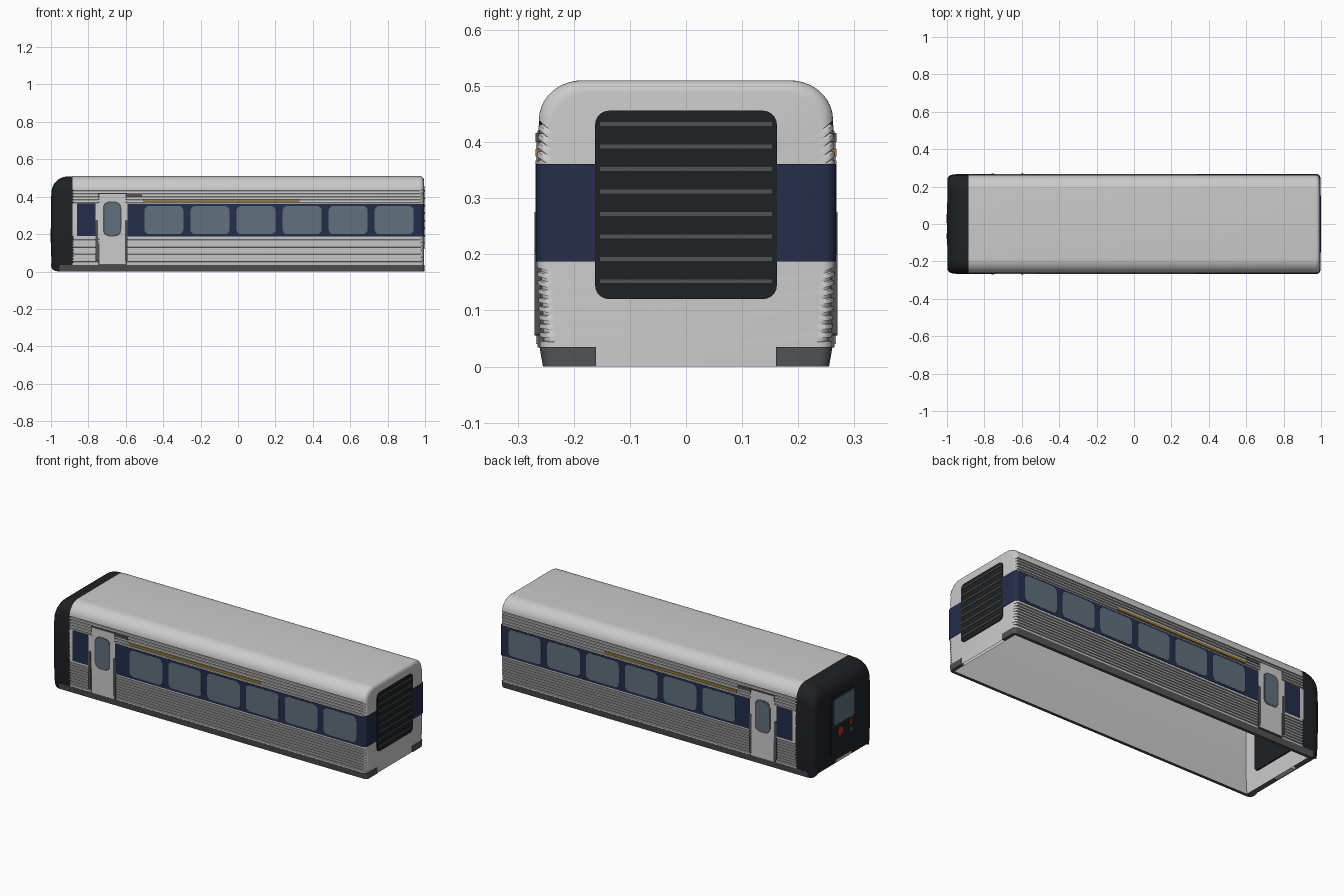
import bpy, bmesh, math

if "Cube" in bpy.data.objects:
    bpy.data.objects.remove(bpy.data.objects["Cube"])

def mat(name, r, g, b):
    m = bpy.data.materials.new(name)
    m.diffuse_color = (r, g, b, 1)
    m.use_nodes = True
    m.node_tree.nodes["Principled BSDF"].inputs["Base Color"].default_value = m.diffuse_color
    return m

NAVY = mat("navy", .018, .027, .07)
GLASS = mat("window_tint", .12, .16, .20)
BLACK = mat("black", .014, .015, .017)
DARK = mat("dark_grey", .08, .085, .09)
GOLD = mat("gold", .30, .21, .05)
RED = mat("red", .5, .02, .02)

def build(name, verts, faces, m=None, mirror=False, closed=True):
    me = bpy.data.meshes.new(name)
    me.from_pydata(verts, [], faces)
    if closed:
        bm = bmesh.new()
        bm.from_mesh(me)
        bmesh.ops.recalc_face_normals(bm, faces=bm.faces)
        bm.to_mesh(me)
        bm.free()
    me.shade_smooth()
    me.set_sharp_from_angle(angle=math.radians(35))
    ob = bpy.data.objects.new(name, me)
    bpy.context.collection.objects.link(ob)
    if m:
        me.materials.append(m)
    if mirror:
        mod = ob.modifiers.new("both_sides", 'MIRROR')
        mod.use_axis = (False, True, False)
    return ob

# Orientation of 2D outlines: on the side wall, on an end wall, in plan
SIDE = lambda u, v, w: (u, w, v)
END = lambda u, v, w: (w, u, v)
PLAN = lambda u, v, w: (u, v, w)

def prism(name, pts, axis, a, b, m=None, mirror=False):
    n = len(pts)
    verts = [axis(u, v, w) for w in (a, b) for u, v in pts]
    faces = [list(range(n)), list(range(n, 2 * n))]
    faces += [[i, (i + 1) % n, n + (i + 1) % n, n + i] for i in range(n)]
    return build(name, verts, faces, m, mirror)

def rrect(u0, u1, v0, v1, r=0.0):
    if r == 0:
        return [(u0, v0), (u1, v0), (u1, v1), (u0, v1)]
    pts = []
    for cu, cv, s in ((u1 - r, v1 - r, 0), (u0 + r, v1 - r, 90),
                      (u0 + r, v0 + r, 180), (u1 - r, v0 + r, 270)):
        for k in range(6):
            t = math.radians(s + 18 * k)
            pts.append((cu + r * math.cos(t), cv + r * math.sin(t)))
    return pts

# Cross-section of the carriage, optionally with corrugation grooves
KEYS = [(0, .254), (.035, .260), (.19, .266), (.36, .266), (.44, .262)]

def half_width(z):
    for (z0, w0), (z1, w1) in zip(KEYS, KEYS[1:]):
        if z <= z1:
            return w0 + (w1 - w0) * (z - z0) / (z1 - z0)
    return KEYS[-1][1]

def section(grooved):
    half = [(w, z) for z, w in KEYS]
    if grooved:
        centres = [.049 + .0155 * i for i in range(9)] + [.371 + .016 * i for i in range(5)]
        for c in centres:
            w = half_width(c)
            half += [(w, c - .0036), (w - .007, c - .003), (w - .007, c + .003), (w, c + .0036)]
        half.sort(key=lambda p: p[1])
    for k in range(1, 11):
        t = math.radians(9 * k)
        half.append((.185 + .077 * math.cos(t), .44 + .07 * math.sin(t)))
    return half + [(-y, z) for y, z in reversed(half)]

def loft(name, sec, stations, m=None, caps=(False, True)):
    # station: x, width scale, bottom z, top z
    n = len(sec)
    verts = [(x, y * s, zb + z / .51 * (zt - zb)) for x, s, zb, zt in stations for y, z in sec]
    faces = []
    for j in range(len(stations) - 1):
        a, b = j * n, (j + 1) * n
        faces += [[a + i, a + i + 1, b + i + 1, b + i] for i in range(n - 1)]
    if caps[0]:
        faces.append(list(range(n)))
    if caps[1]:
        faces.append(list(range(len(verts) - n, len(verts))))
    return build(name, verts, faces, m)

# Corrugated body shell with a rounded rear edge, open underneath
stations = [(-.885, 1, 0, .51)]
for k in range(7):
    t = math.radians(15 * k)
    d = .022 * (1 - math.cos(t))
    stations.append((.972 + .022 * math.sin(t), 1 - d / .266, 0, .51 - d))
loft("body_shell", section(True), stations)

# Smooth inner lining seen from below
loft("inner_lining", section(False), [(-.94, .93, .001, .42), (-.88, .93, .001, .488),
                                      (.975, .93, .001, .488)], caps=(True, True))

# Dark rounded front cap
stations = [(-.88, 1, 0, .508)]
for k in range(10):
    t = math.radians(10 * k)
    x = -.91 - .087 * math.sin(t)
    u = max(0, (-x - .957) / .04)
    c = 1 - math.sqrt(max(0, 1 - u * u))
    stations.append((x, 1 - .10 * c, .025 * c, .423 + .085 * math.cos(t)))
loft("front_cap", section(False), stations, BLACK)

# Front end panel, glass, lamps and step
prism("front_panel", rrect(-.115, .115, .08, .405, .015), END, -1, -.98, BLACK)
prism("front_panel_frame", rrect(-.10, .10, .235, .40, .02), END, -1, -.981, DARK)
prism("front_window", rrect(-.09, .09, .245, .392, .018), END, -1.001, -.982, GLASS)
for i, (y, z, r, m) in enumerate([(.03, .195, .024, RED), (-.065, .215, .014, RED),
                                  (-.065, .17, .014, DARK)]):
    prism(f"front_lamp_{i}", rrect(y - r, y + r, z - r, z + r, r * .99), END, -1.002, -.985, m)
prism("front_step", rrect(-.07, .07, .028, .042), END, -1, -.97)
prism("inner_front_panel", rrect(-.17, .17, .1, .36, .02), END, -.941, -.932, BLACK)

# Ribbons in plan that wrap round the rear corner
def wrap(x0, y, xe, r, thick):
    outer = [(x0, -y)]
    for k in range(7):
        t = math.radians(15 * k)
        outer.append((xe - r + r * math.sin(t), -y + r - r * math.cos(t)))
    outer += [(xe, -.16), (xe - thick, -.16), (xe - thick, -y + thick), (x0, -y + thick)]
    return outer

prism("window_band", wrap(-.592, .2675, .997, .022, .012), PLAN, .187, .361, NAVY, True)
skirt = prism("skirt", wrap(-.955, .261, .997, .02, .016), PLAN, 0, .035, DARK, True)
for v in skirt.data.vertices:
    if v.co.z < .01 and v.co.y < -.2:
        v.co.y += .006

# Side windows
for i in range(6):
    x = -.5 + .2462 * i
    prism(f"side_window_{i}", rrect(x, x + .208, .2, .35, .025), SIDE, -.2685, -.262, GLASS, True)

# Navy panel ahead of the door and trim strips
prism("cab_side_panel", rrect(-.862, -.762, .19, .364), SIDE, -.2675, -.258, NAVY, True)
prism("gold_strip", rrect(-.508, .33, .374, .388), SIDE, -.2685, -.258, GOLD, True)
prism("door_vent", rrect(-.598, -.514, .4, .416), SIDE, -.268, -.255, DARK, True)

# Side door with frame, window and handrails
prism("door_frame", rrect(-.749, -.593, .034, .42), SIDE, -.2645, -.25, DARK, True)
prism("door_leaf", rrect(-.741, -.601, .04, .415), SIDE, -.267, -.25, None, True)
prism("door_window_rim", rrect(-.722, -.624, .188, .374, .034), SIDE, -.2677, -.255, DARK, True)
prism("door_window", rrect(-.715, -.631, .195, .367, .03), SIDE, -.2685, -.255, GLASS, True)
for i, x in enumerate((-.755, -.597)):
    prism(f"handrail_{i}", rrect(x - .007, x + .007, .055, .275, .006), SIDE, -.27, -.258, DARK, True)

# Rear end louvre panel
prism("rear_panel", rrect(-.162, .162, .12, .456, .025), END, .985, .998, BLACK)
for i in range(8):
    z = .152 + .04 * i
    prism(f"rear_slat_{i}", rrect(-.153, .153, z - .0035, z + .0035), END, .99, 1, DARK)
